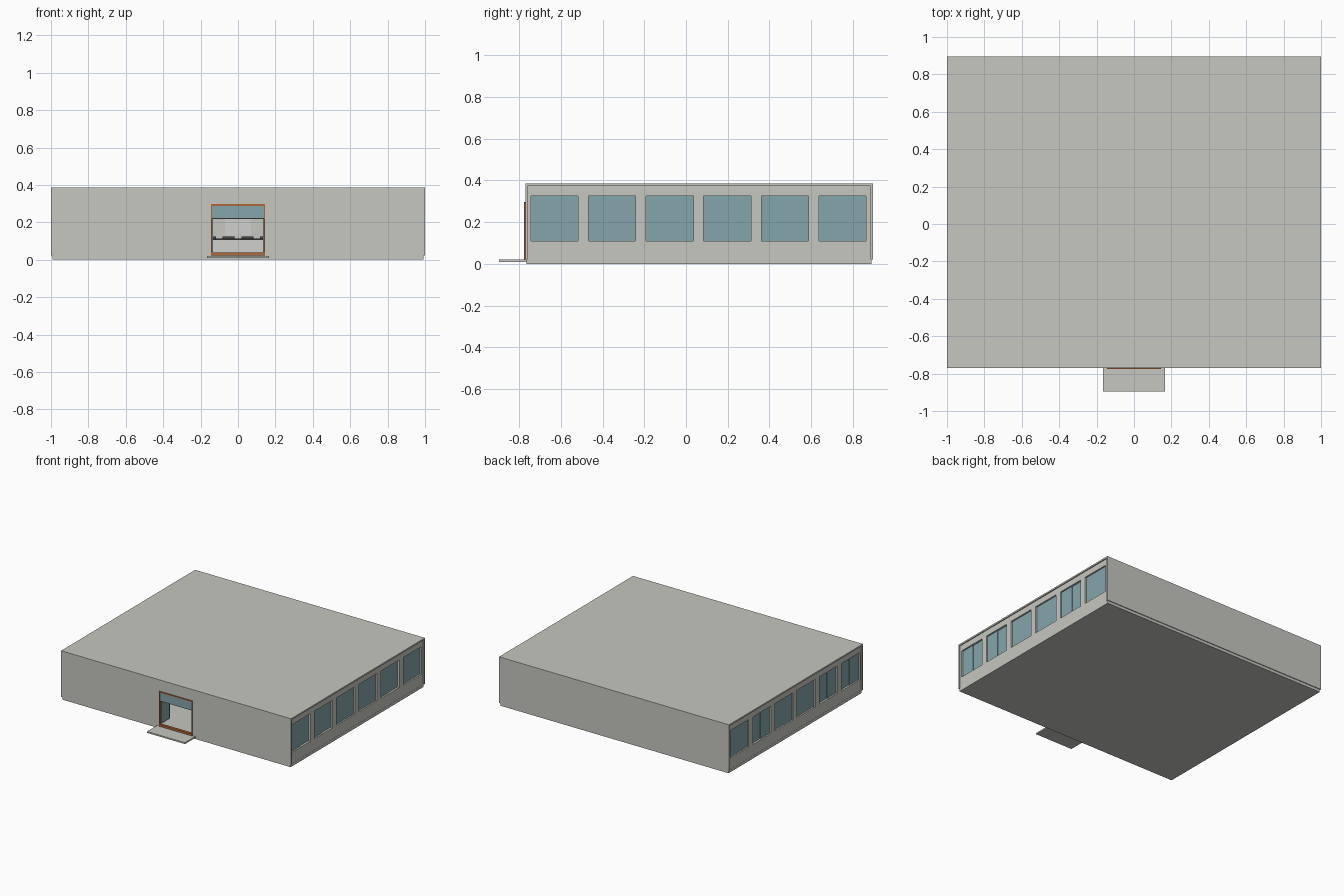
import bpy, bmesh
from mathutils import Matrix, Vector

if "Cube" in bpy.data.objects:
    bpy.data.objects.remove(bpy.data.objects["Cube"])


def material(name, rgb):
    m = bpy.data.materials.new(name)
    lin = [((c / 255 + 0.055) / 1.055) ** 2.4 for c in rgb]
    m.diffuse_color = (*lin, 1)
    m.use_nodes = True
    m.node_tree.nodes["Principled BSDF"].inputs["Base Color"].default_value = m.diffuse_color
    return m


CONCRETE = material("warm grey concrete", (199, 199, 192))
GLASS = material("blue grey glass", (132, 166, 172))
WOOD = material("orange brown wood", (176, 104, 58))
DARK = material("dark grey metal", (75, 75, 75))
WHITE = material("pale interior", (208, 208, 206))


def boxes(name, mat, items):
    """One object from boxes given as (x0, x1, y0, y1, z0, z1)."""
    bm = bmesh.new()
    for x0, x1, y0, y1, z0, z1 in items:
        mid = Vector(((x0 + x1) / 2, (y0 + y1) / 2, (z0 + z1) / 2))
        size = Vector((abs(x1 - x0), y1 - y0, z1 - z0, 1))
        bmesh.ops.create_cube(bm, size=1, matrix=Matrix.Translation(mid) @ Matrix.Diagonal(size))
    me = bpy.data.meshes.new(name)
    bm.to_mesh(me)
    bm.free()
    me.materials.append(mat)
    ob = bpy.data.objects.new(name, me)
    bpy.context.collection.objects.link(ob)
    return ob


F, B = -0.77, 0.895          # front and back faces
Z0, Z1 = 0.022, 0.385        # wall foot and roof top
DX, DZ = 0.145, 0.297        # doorway half width and height

# Floor slab, roof and entrance step
boxes("floor_slab", CONCRETE, [(-0.993, 0.993, F + 0.006, B - 0.006, 0, Z0)])
boxes("roof", CONCRETE, [(-1, 1, F, B, 0.373, Z1)])
boxes("entrance_step", CONCRETE, [(-0.165, 0.165, -0.895, F + 0.006, 0.01, 0.021)])

# Front wall around the doorway, and plain back wall
boxes("front_wall", CONCRETE, [
    (-1, -DX, F, F + 0.01, Z0, 0.373),
    (DX, 1, F, F + 0.01, Z0, 0.373),
    (-DX, DX, F, F + 0.01, DZ, 0.373)])
boxes("back_wall", CONCRETE, [(-1, 1, B - 0.01, B, Z0, 0.373)])

# Side walls with six openings each, glazed with recessed sliding panes
W0, PITCH, WIDTH, WZ0, WZ1 = -0.743, 0.276, 0.226, 0.11, 0.326
wins = [(W0 + i * PITCH, W0 + i * PITCH + WIDTH) for i in range(6)]
for side, s in (("left", -1), ("right", 1)):
    xi, xo = s * 0.965, s * 0.992
    edges = [F + 0.01] + [v for w in wins for v in w] + [B - 0.01]
    parts = [(xi, xo, F + 0.01, B - 0.01, Z0, WZ0), (xi, xo, F + 0.01, B - 0.01, WZ1, 0.373)]
    parts += [(xi, xo, edges[i], edges[i + 1], WZ0, WZ1) for i in range(0, 14, 2)]
    boxes(side + "_wall", CONCRETE, parts)
    panes = []
    for i, (a, b) in enumerate(wins):
        m = (a + b) / 2
        step = 0.004 if i in (0, 1, 4) else 0
        panes += [(s * 0.974, s * 0.980, a, m, WZ0, WZ1),
                  (s * (0.974 - step), s * (0.980 - step), m, b, WZ0, WZ1)]
    boxes(side + "_window_panes", GLASS, panes)

# Door frame, transom window and leaves standing open
f0, f1 = F - 0.006, F + 0.014
boxes("door_frame", WOOD, [
    (-DX, -DX + 0.005, f0, f1, Z0, DZ), (DX - 0.005, DX, f0, f1, Z0, DZ),
    (-DX, DX, f0, f1, DZ - 0.009, DZ), (-DX, DX, f0, f1, Z0, 0.038)])
boxes("transom_glass", GLASS, [(-DX + 0.005, DX - 0.005, F, F + 0.006, 0.222, DZ - 0.009)])
boxes("transom_rail", DARK, [(-DX + 0.005, DX - 0.005, F, F + 0.008, 0.219, 0.222)])
for side, s in (("left", -1), ("right", 1)):
    boxes(side + "_door_leaf", GLASS, [(s * 0.135, s * 0.139, f1, f1 + 0.10, 0.04, 0.219)])
    boxes(side + "_door_edge", DARK, [(s * 0.134, s * 0.14, f1 + 0.10, f1 + 0.104, 0.04, 0.219)])

# Furniture glimpsed through the doorway: a counter with seat backs behind it
boxes("counter", WHITE, [(-0.5, 0.5, 0.2, 0.3, Z0, 0.105)])
boxes("counter_top", DARK, [(-0.51, 0.51, 0.19, 0.31, 0.105, 0.114)])
boxes("seat_backs", DARK, [(x - 0.032, x + 0.032, 0.34, 0.35, Z0, 0.124)
                           for x in [-0.45 + 0.1 * i for i in range(10)]])
boxes("wall_board", WHITE, [(-0.07, 0.07, B - 0.018, B - 0.01, 0.13, 0.22)])
